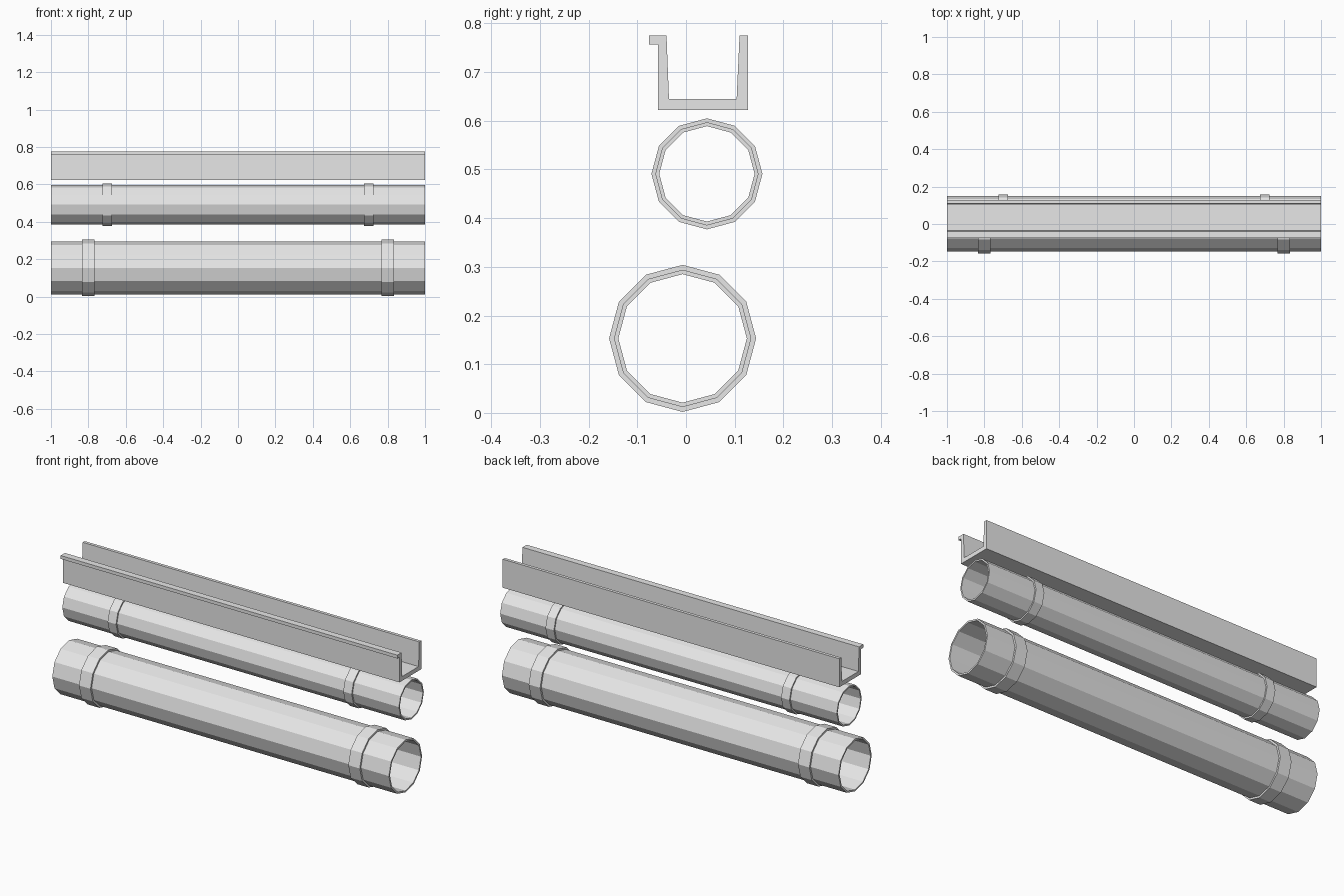
import bpy
import bmesh
from math import cos, sin, tau

cube = bpy.data.objects.get("Cube")
if cube:
    bpy.data.objects.remove(cube, do_unlink=True)

grey = bpy.data.materials.new("plain grey")
grey.use_nodes = True
GREY = (0.8, 0.8, 0.8, 1)
grey.diffuse_color = GREY
grey.node_tree.nodes["Principled BSDF"].inputs["Base Color"].default_value = GREY

SIDES = 12


def finish(name, bm):
    bmesh.ops.recalc_face_normals(bm, faces=bm.faces)
    mesh = bpy.data.meshes.new(name)
    bm.to_mesh(mesh)
    bm.free()
    mesh.materials.append(grey)
    obj = bpy.data.objects.new(name, mesh)
    bpy.context.collection.objects.link(obj)
    return obj


def tube(name, x0, x1, y, z, outer, inner):
    """Hollow flat-sided tube along x."""
    bm = bmesh.new()
    loops = []
    for x, r in ((x0, outer), (x1, outer), (x1, inner), (x0, inner)):
        loops.append([bm.verts.new((x, y + r * cos(tau * i / SIDES),
                                    z + r * sin(tau * i / SIDES)))
                      for i in range(SIDES)])
    for a, b in zip(loops, loops[1:] + loops[:1]):
        for i in range(SIDES):
            j = (i + 1) % SIDES
            bm.faces.new((a[i], a[j], b[j], b[i]))
    return finish(name, bm)


def extrusion(name, profile, x0, x1):
    """Closed (y, z) profile pulled along x."""
    bm = bmesh.new()
    face = bm.faces.new([bm.verts.new((x0, y, z)) for y, z in profile])
    pulled = bmesh.ops.extrude_face_region(bm, geom=[face], use_keep_orig=True)
    verts = [v for v in pulled["geom"] if isinstance(v, bmesh.types.BMVert)]
    bmesh.ops.translate(bm, verts=verts, vec=(x1 - x0, 0, 0))
    return finish(name, bm)


def banded_pipe(name, y, z, outer, inner, band_radius, band_x, band_width):
    """Full-length pipe with a raised joint band near each end."""
    tube(name, -1, 1, y, z, outer, inner)
    for side, sign in (("left", 1), ("right", -1)):
        c = sign * band_x
        tube(f"{name}_{side}_band", c - band_width / 2, c + band_width / 2,
             y, z, band_radius, outer)


# Large and small drain pipes
banded_pipe("large_pipe", -0.007, 0.153, 0.141, 0.132, 0.151, 0.80, 0.068)
banded_pipe("small_pipe", 0.043, 0.491, 0.106, 0.098, 0.114, 0.70, 0.05)

# Open gutter with a front lip and tapered walls
extrusion("gutter", [
    (-0.058, 0.622), (0.127, 0.622), (0.127, 0.775), (0.110, 0.775),
    (0.104, 0.645), (-0.035, 0.645), (-0.040, 0.775), (-0.076, 0.775),
    (-0.076, 0.757), (-0.058, 0.757)], -1, 1)
